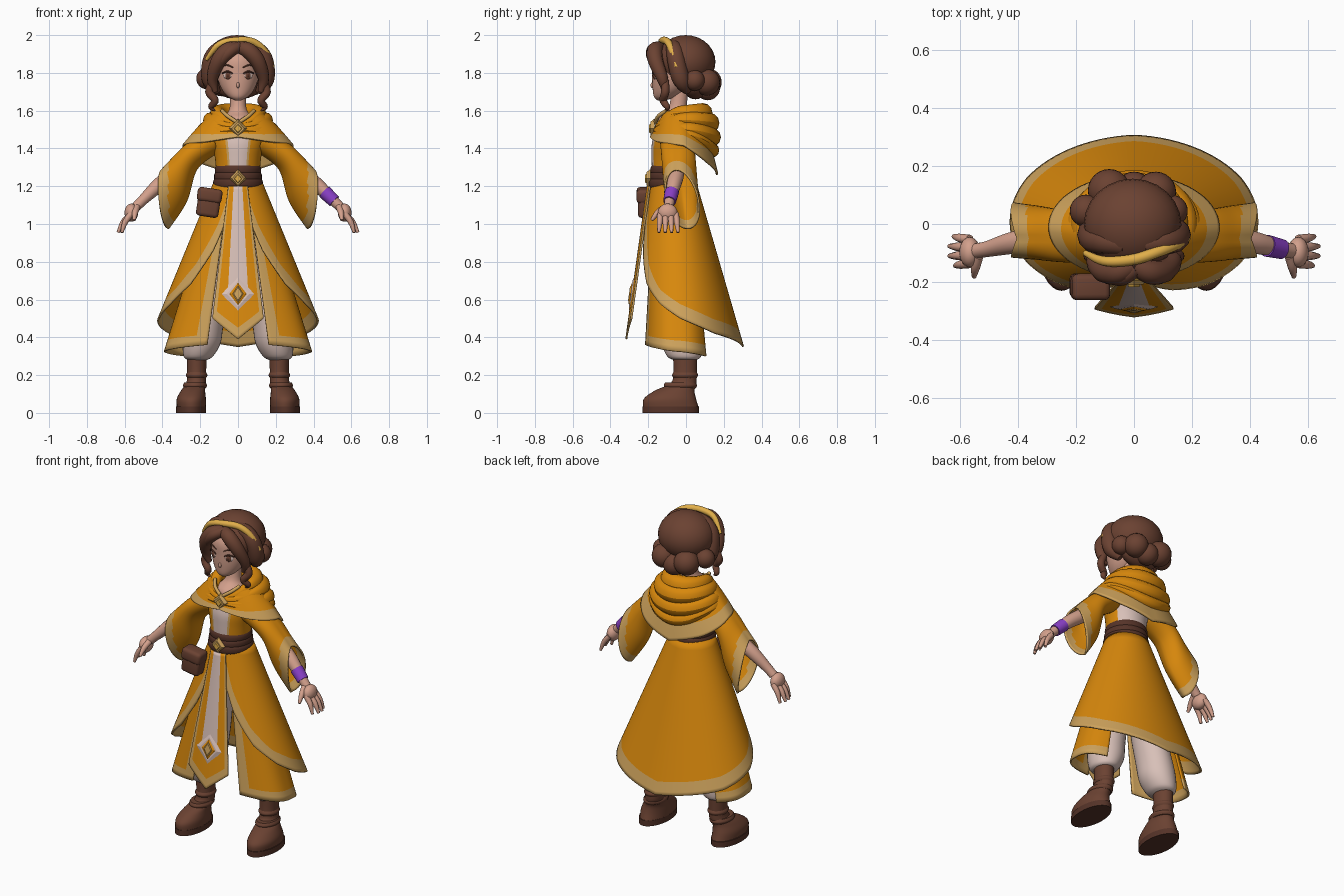
import bpy, bmesh, math
from math import sin, cos, pi
from mathutils import Vector, Matrix

if "Cube" in bpy.data.objects:
    bpy.data.objects.remove(bpy.data.objects["Cube"])


def material(name, hexcol):
    lin = [((int(hexcol[i:i + 2], 16) / 255 + .055) / 1.055) ** 2.4 for i in (0, 2, 4)]
    m = bpy.data.materials.new(name)
    m.use_nodes = True
    m.diffuse_color = (*lin, 1)
    m.node_tree.nodes["Principled BSDF"].inputs["Base Color"].default_value = (*lin, 1)
    return m


ORANGE = material("orange cloth", "D8880C")
TAN = material("tan trim", "CDA25C")
BROWN = material("brown hair and leather", "6B4232")
DARK = material("dark leather", "553328")
SKIN = material("skin", "D3A08C")
WHITE = material("pale cloth", "D8C0B8")
PURPLE = material("purple wrap", "8A40C8")
GOLD = material("gold", "E0AE4A")


def finish(name, bm, mats, thick=0, angle=.8):
    bmesh.ops.recalc_face_normals(bm, faces=bm.faces)
    me = bpy.data.meshes.new(name)
    bm.to_mesh(me)
    bm.free()
    for m in mats:
        me.materials.append(m)
    me.shade_smooth()
    me.set_sharp_from_angle(angle=angle)
    ob = bpy.data.objects.new(name, me)
    bpy.context.collection.objects.link(ob)
    if thick:
        mod = ob.modifiers.new("thickness", "SOLIDIFY")
        mod.thickness, mod.offset = thick, 0
    return ob


def surf(name, f, nu, nv, mats, pick=None, closed=False, cap=False, thick=0):
    """Grid surface from f(u, v); pick(u, v) chooses the material slot."""
    bm = bmesh.new()
    cols = nu if closed else nu + 1
    rows = [[bm.verts.new(f(i / nu, j / nv)) for i in range(cols)] for j in range(nv + 1)]
    for j in range(nv):
        for i in range(nu):
            k = (i + 1) % cols
            face = bm.faces.new((rows[j][i], rows[j][k], rows[j + 1][k], rows[j + 1][i]))
            if pick:
                face.material_index = pick((i + .5) / nu, (j + .5) / nv)
    if cap:
        bm.faces.new(rows[0])
        bm.faces.new(rows[-1])
    return finish(name, bm, mats, thick)


def spline(pts, t):
    s = t * (len(pts) - 1)
    i = min(int(s), len(pts) - 2)
    f = s - i
    a, b, c, d = (pts[min(max(k, 0), len(pts) - 1)] for k in range(i - 1, i + 3))
    if len(pts) == 2:
        return [p + (q - p) * f for p, q in zip(b, c)]
    return [.5 * (2 * q + (r - p) * f + (2 * p - 5 * q + 4 * r - e) * f * f
                  + (3 * q - p - 3 * r + e) * f ** 3) for p, q, r, e in zip(a, b, c, d)]


def table(pts, x):
    for (a, p), (b, q) in zip(pts, pts[1:]):
        if x <= b:
            return p + (q - p) * max(0, (x - a) / (b - a))
    return pts[-1][1]


def loft(name, rings, mats, pick=None, n=32, sx=1):
    """Stacked ellipses (x, y, z, rx, ry)."""
    def f(u, v):
        x, y, z, rx, ry = spline(rings, v)
        return (sx * x + rx * sin(2 * pi * u), y - ry * cos(2 * pi * u), z)
    return surf(name, f, n, 5 * (len(rings) - 1), mats, pick, True, True)


def tube(name, pts, mat, sx=1, n=12):
    """Round sweep through (x, y, z, radius) points."""
    def f(u, v):
        p = spline(pts, v)
        t = Vector(spline(pts, min(v + .02, 1))[:3]) - Vector(spline(pts, max(v - .02, 0))[:3])
        ref = Vector((0, 1, 0)) if abs(t.normalized().y) < .9 else Vector((1, 0, 0))
        a = t.cross(ref).normalized()
        b = t.cross(a).normalized()
        q = Vector(p[:3]) + max(p[3], .002) * (a * cos(2 * pi * u) + b * sin(2 * pi * u))
        return (sx * q.x, q.y, q.z)
    return surf(name, f, n, 6 * (len(pts) - 1), [mat], None, True, True)


def place(name, op, loc, rot, axis, scale, mat, bevel=0, angle=.8, **args):
    """Primitive made by a bmesh operator, turned about one axis."""
    bm = bmesh.new()
    mx = Matrix.Translation(loc) @ Matrix.Rotation(rot, 4, axis) @ Matrix.Diagonal((*scale, 1))
    op(bm, matrix=mx, **args)
    if bevel:
        bmesh.ops.bevel(bm, geom=bm.edges[:], offset=bevel, segments=3, affect="EDGES", profile=.5)
    return finish(name, bm, [mat], angle=angle)


def blob(name, loc, scale, mat, rz=0):
    place(name, bmesh.ops.create_uvsphere, loc, rz, "Z", scale, mat, u_segments=24, v_segments=14, radius=1)


def diamond(name, loc, w, h, depth, mat, tilt=0):
    place(name, bmesh.ops.create_cone, loc, pi / 2 + tilt, "X", (w, h, depth), mat, angle=.3,
          cap_ends=True, segments=4, radius1=1, radius2=.7, depth=1)


# Overskirt, open at the front with a sweeping trimmed rim
RIM = [(.12, 1.17), (.3, 1.03), (.5, .86), (.82, .68), (1.2, .57), (1.57, .5), (2.2, .42), (pi, .35)]


def overskirt(u, v):
    th = .12 + u * (2 * pi - .24)
    side = min(th, 2 * pi - th)
    rim = table(RIM, side)
    trim = min(.075 + .1 * max(0, 1.1 - side), .6 * (1.22 - rim))
    z = 1.22 + (rim + trim - 1.22) * v / .8 if v <= .8 else rim + trim * (1 - v) / .2
    d = 1.22 - z
    return ((.125 + .41 * d) * sin(th), -.065 + .05 * d - (.115 + .24 * d) * cos(th), z)


surf("overskirt", overskirt, 96, 20, [ORANGE, TAN], lambda u, v: int(v > .8), thick=.01)


# Tabard
def tabard(u, v):
    s = 2 * u - 1
    z = 1.2 + (.39 + .11 * abs(s) - 1.2) * v
    w = min(.05 + .122 * (1.2 - z), .136)
    return (s * w, -.203 - .14 * (1.2 - z) + .012 * s * s, z)


def tabard_colour(u, v):
    s = abs(2 * u - 1)
    if s > .85 or v > .93:
        return 1
    return 2 if s < .44 and v < .74 else 0


surf("tabard", tabard, 40, 40, [ORANGE, TAN, WHITE], tabard_colour, thick=.01)
diamond("tabard_motif_pale", (0, -.289, .63), .085, .1, .008, WHITE, -.14)
diamond("tabard_motif_ring", (0, -.294, .63), .052, .068, .008, ORANGE, -.14)
diamond("tabard_motif_core", (0, -.299, .63), .032, .05, .006, TAN, -.14)


# Torso, belt, buckle and pouch
def bodice(u, v):
    a = min(u, 1 - u) * 2 * pi
    return 1 if a < .36 or a > 2.1 else 2 if a < .5 else 0


loft("bodice", [(0, -.07, 1.17, .12, .11), (0, -.07, 1.26, .116, .11), (0, -.07, 1.35, .122, .112),
                (0, -.065, 1.43, .14, .115), (0, -.06, 1.5, .15, .095), (0, -.05, 1.55, .08, .06)],
     [ORANGE, WHITE, TAN], bodice, 64)
for k, (z, r) in enumerate([(1.215, .131), (1.25, .126), (1.285, .122)]):
    loft(f"belt_wrap_{k}", [(0, -.07, z - .024, r - .006, r - .01), (0, -.07, z - .01, r, r - .004),
                            (0, -.07, z + .01, r, r - .004), (0, -.07, z + .024, r - .006, r - .01)], [DARK])
diamond("buckle_frame", (0, -.199, 1.24), .045, .05, .02, TAN)
diamond("buckle_stone", (0, -.207, 1.24), .026, .03, .02, GOLD)
place("pouch", bmesh.ops.create_cube, (-.155, -.212, 1.11), .15, "Y", (.12, .085, .145), BROWN, .02, size=1)
place("pouch_flap", bmesh.ops.create_cube, (-.15, -.217, 1.152), .15, "Y", (.132, .09, .075), BROWN, .02, size=1)

# Capelet, dipping at the throat
CAPE = [(0, 1.46), (.6, 1.435), (1.57, 1.415), (2.4, 1.32), (pi, 1.26)]


def capelet(u, v):
    th = 2 * pi * u
    top = 1.6 - .07 * max(0, cos(th)) ** 4
    z = top + (table(CAPE, min(th, 2 * pi - th)) - top) * v ** 1.15
    front, back = -.14 - .045 * v, .05 + .115 * v ** .8
    ry = (back - front) / 2
    return ((.1 + .19 * v ** .9) * sin(th), (front + back) / 2 - ry * cos(th), z)


surf("capelet", capelet, 64, 24, [ORANGE, TAN], lambda u, v: int(v > .75), True, thick=.012)


# Hood folds gathered round the neck
def fold(name, rx, ry, cy, zf, zs, zb, r):
    def f(u, v):
        th, a = 2 * pi * u, 2 * pi * v
        c = cos(th)
        rr = r * (.35 + .65 * sin(th / 2) ** 1.5)
        z = zs + (zf - zs) * max(0, c) ** 2 + (zb - zs) * max(0, -c) ** 2
        return ((rx + rr * cos(a)) * sin(th), cy - (ry + rr * cos(a)) * c, z + rr * sin(a))
    surf(name, f, 48, 12, [ORANGE], None, True)


fold("hood_fold_upper", .11, .115, -.025, 1.525, 1.59, 1.59, .05)
fold("hood_fold_middle", .145, .135, -.012, 1.515, 1.55, 1.535, .054)
fold("hood_fold_lower", .18, .145, -.01, 1.5, 1.5, 1.46, .05)
fold("hood_fold_hem", .2, .15, -.012, 1.495, 1.475, 1.39, .038)
diamond("clasp_frame", (0, -.178, 1.505), .048, .052, .02, TAN)
diamond("clasp_stone", (0, -.186, 1.505), .026, .03, .02, GOLD)

# Neck and head
loft("neck", [(0, -.065, 1.5, .09, .09), (0, -.065, 1.56, .08, .08),
              (0, -.045, 1.61, .045, .048), (0, -.03, 1.72, .042, .045)], [SKIN])
loft("head", [(0, -.13, 1.655, .018, .022), (0, -.11, 1.675, .055, .06), (0, -.085, 1.72, .09, .092),
              (0, -.065, 1.79, .112, .115), (0, -.05, 1.88, .115, .125), (0, -.04, 1.96, .06, .07)], [SKIN])
blob("nose", (0, -.175, 1.735), (.009, .013, .016), SKIN)
tube("mouth", [(-.018, -.16, 1.694, .003), (0, -.166, 1.692, .004), (.018, -.16, 1.694, .003)], BROWN)

for sx, side in ((1, "left"), (-1, "right")):
    # Face details
    blob(f"eye_white_{side}", (sx * .055, -.163, 1.785), (.025, .007, .017), WHITE, sx * .4)
    blob(f"iris_{side}", (sx * .053, -.167, 1.785), (.016, .007, .019), BROWN, sx * .4)
    blob(f"pupil_{side}", (sx * .052, -.17, 1.785), (.008, .006, .011), DARK, sx * .4)
    tube(f"lash_{side}", [(.028, -.176, 1.797, .003), (.055, -.17, 1.808, .005), (.084, -.15, 1.797, .003)], DARK, sx)
    tube(f"brow_{side}", [(.025, -.178, 1.828, .003), (.06, -.17, 1.842, .004), (.09, -.148, 1.832, .003)], BROWN, sx)
    # Hair framing the face
    tube(f"fringe_{side}", [(0, -.14, 1.935, .032), (.055, -.165, 1.918, .042), (.105, -.16, 1.86, .04),
                            (.135, -.125, 1.77, .03), (.12, -.11, 1.7, .015)], BROWN, sx)
    tube(f"side_hair_{side}", [(.03, -.07, 1.94, .04), (.1, -.06, 1.92, .045), (.14, -.05, 1.86, .048),
                               (.145, -.025, 1.76, .045), (.11, .01, 1.7, .02)], BROWN, sx)
    tube(f"curl_{side}", [(.13, -.11, 1.76, .02), (.152, -.11, 1.7, .022), (.122, -.12, 1.655, .02),
                          (.142, -.1, 1.62, .016), (.122, -.1, 1.6, .004)], BROWN, sx)
    # Tan edging of the neckline
    tube(f"collar_edge_{side}", [(.085, -.105, 1.6, .01), (.055, -.145, 1.572, .01), (0, -.165, 1.535, .01)], TAN, sx)
    # Bell sleeve, open at the cuff
    top = [(.14, 1.52), (.27, 1.42), (.35, 1.34), (.4, 1.285)]
    low = [(.11, 1.38), (.22, 1.29), (.275, 1.12), (.37, .975)]

    def sleeve(u, v):
        a = 2 * pi * u
        (tx, tz), (lx, lz) = spline(top, v), spline(low, v)
        k = (1 + cos(a)) / 2
        x = lx + (tx - lx) * k + .035 * v * abs(sin(a))
        return (sx * x, -.05 + .03 * v + .085 * sin(a) - .03 * v * cos(a), lz + (tz - lz) * k)
    surf(f"sleeve_{side}", sleeve, 40, 24, [ORANGE, TAN],
         lambda u, v: int(v > .79 - .1 * cos(2 * pi * u)), True, thick=.01)
    # Arm and hand
    tube(f"arm_{side}", [(.2, -.05, 1.4, .045), (.33, -.05, 1.275, .042), (.42, -.065, 1.205, .038),
                         (.5, -.085, 1.13, .028), (.54, -.092, 1.09, .026)], SKIN, sx, 16)
    blob(f"palm_{side}", (sx * .565, -.097, 1.06), (.036, .052, .048), SKIN)
    for k in range(4):
        y, dx = -.135 + .027 * k, (0, .02, .02, .005)[k]
        tube(f"finger_{k}_{side}", [(.565, y, 1.055, .017), (.597 + dx / 2, y * 1.12 + .012, 1.01, .015),
                                    (.615 + dx, y * 1.25 + .025, .955, .008)], SKIN, sx, 8)
    tube(f"thumb_{side}", [(.535, -.11, 1.09, .018), (.545, -.15, 1.06, .016), (.55, -.182, 1.02, .008)], SKIN, sx, 8)

    # Side panel of the underskirt, squared off towards the front
    def panel(u, v):
        th = .38 + u * 2.02
        z = 1.18 + (.36 - .06 * u - 1.18) * v
        d = 1.22 - z
        front, back = -.17 - .06 * d, .04 + .11 * d
        c = math.copysign(abs(cos(th)) ** .75, cos(th))
        return (sx * (.11 + .31 * d) * sin(th) ** .85, (front + back) / 2 - (back - front) / 2 * c, z)
    surf(f"underskirt_panel_{side}", panel, 40, 30, [ORANGE, TAN],
         lambda u, v: int(v > .93 or u < .1), thick=.01)
    # Puffed trousers and boots
    loft(f"trouser_leg_{side}", [(.06, -.06, 1.15, .06, .08), (.12, -.045, .75, .09, .1), (.175, -.03, .48, .1, .112),
                                 (.192, -.02, .37, .1, .11), (.21, -.01, .3, .078, .09), (.215, -.005, .28, .05, .06)],
         [WHITE], sx=sx)
    loft(f"boot_{side}", [(.247, -.08, .03, .077, .147), (.247, -.085, .075, .077, .138), (.238, -.06, .118, .064, .105),
                          (.223, -.015, .155, .053, .07), (.219, -.005, .2, .05, .062), (.219, -.005, .31, .053, .064)],
         [BROWN], sx=sx)
    loft(f"sole_{side}", [(.249, -.08, 0, .08, .15), (.249, -.08, .035, .08, .15)], [DARK], sx=sx)
    for k, (x, y, z, rx, ry) in enumerate([(.219, -.005, .2, .054, .066), (.228, -.03, .145, .061, .085)]):
        loft(f"boot_strap_{k}_{side}", [(x, y, z - .016, rx - .005, ry - .005), (x, y, z, rx + .003, ry + .003),
                                        (x, y, z + .016, rx - .005, ry - .005)], [BROWN], sx=sx)

# Wrist wrap on the left arm only
tube("wrist_wrap", [(.458, -.075, 1.17, .038), (.51, -.087, 1.12, .034)], PURPLE, 1, 20)

# Hair cap, buns, loose strand and headband
blob("hair_cap", (-.005, -.002, 1.858), (.168, .158, .142), BROWN)
for k, (x, y, z, r) in enumerate([(-.165, .045, 1.77, .056), (-.085, .115, 1.75, .074), (0, .115, 1.72, .065),
                                  (.075, .11, 1.75, .07), (.13, .045, 1.76, .055)]):
    blob(f"hair_bun_{k}", (x, y, z), (r, r, r), BROWN)
blob("nape_hair", (0, .05, 1.74), (.13, .07, .08), BROWN)
tube("loose_strand", [(.01, -.15, 1.94, .028), (-.04, -.18, 1.915, .032), (-.085, -.175, 1.865, .026),
                      (-.112, -.15, 1.8, .006)], BROWN)
tube("headband", [(-.168, -.1, 1.87, .01), (-.1, -.128, 1.95, .017), (0, -.122, 1.972, .019),
                  (.085, -.095, 1.962, .019), (.15, -.07, 1.905, .017), (.183, -.05, 1.83, .012)], GOLD)
